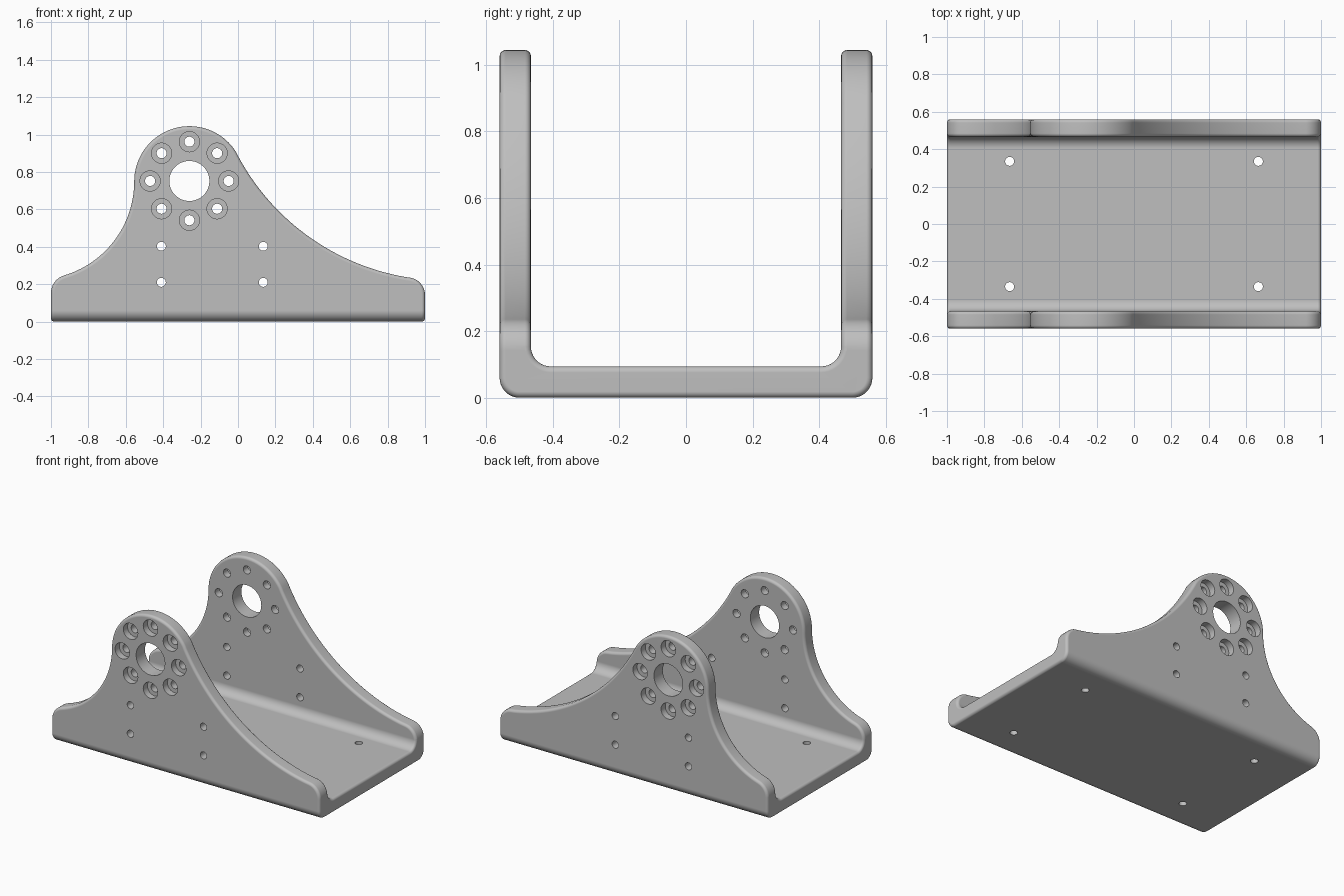
import bpy
import bmesh
from math import cos, sin, radians, pi
from mathutils import Matrix, Vector

cube = bpy.data.objects.get("Cube")
if cube:
    bpy.data.objects.remove(cube, do_unlink=True)

WIDTH, THICK, FILLET = 0.56, 0.094, 0.06
HEAD = Vector((-0.26, 0.752))


def arc(centre, r, start, end, n):
    """Points on an arc, angles in degrees."""
    angles = [radians(start + (end - start) * i / n) for i in range(n + 1)]
    return [(centre[0] + r * cos(a), centre[1] + r * sin(a)) for a in angles]


def add_object(name, bm):
    bmesh.ops.recalc_face_normals(bm, faces=bm.faces)
    mesh = bpy.data.meshes.new(name)
    bm.to_mesh(mesh)
    bm.free()
    obj = bpy.data.objects.new(name, mesh)
    bpy.context.collection.objects.link(obj)
    return obj


def prism(name, points, place, sweep):
    """Closed profile swept along a vector."""
    bm = bmesh.new()
    face = bm.faces.new([bm.verts.new(place(u, v)) for u, v in points])
    out = bmesh.ops.extrude_face_region(bm, geom=[face])
    moved = [e for e in out["geom"] if isinstance(e, bmesh.types.BMVert)]
    bmesh.ops.translate(bm, verts=moved, vec=sweep)
    return add_object(name, bm)


def drill(bm, r, depth, position, turn=Matrix(), n=32):
    bmesh.ops.create_cone(bm, cap_ends=True, segments=n, radius1=r, radius2=r,
                          depth=depth, matrix=Matrix.Translation(position) @ turn)


def apply(obj, mod):
    bpy.context.view_layer.objects.active = obj
    bpy.ops.object.modifier_apply(modifier=mod.name)


def cut(obj, cutter, operation):
    mod = obj.modifiers.new("cut", "BOOLEAN")
    mod.operation, mod.solver, mod.object = operation, "EXACT", cutter
    apply(obj, mod)
    bpy.data.objects.remove(cutter, do_unlink=True)


# U channel section with rounded inner and outer corners
o, i = WIDTH - FILLET, WIDTH - THICK - FILLET
half = [(WIDTH, 1.3)] + arc((o, FILLET), FILLET, 0, -90, 10)
inner = arc((i, THICK + FILLET), FILLET, -90, 0, 10) + [(WIDTH - THICK, 1.3)]
section = half + [(-y, z) for y, z in reversed(half)]
section += [(-y, z) for y, z in reversed(inner)] + inner
bracket = prism("u_bracket", section, lambda y, z: (-1.2, y, z), (2.4, 0, 0))

# Side outline: rounded ends, sweeping concave flanks, round head
outline = [(-1, -0.2)]
outline += arc((-0.902, 0.153), 0.098, 180, 106.6, 8)[:-1]
outline += arc((-1.08, 0.75), 0.525, -73.4, 0, 28)[:-1]
outline += arc((HEAD.x, 0.75), 0.295, 180, 28, 36)[:-1]
outline += arc((1.11, 1.478), 1.258, 208, 261.3, 36)[:-1]
outline += arc((0.906, 0.142), 0.094, 81.3, 0, 8)
outline += [(1, -0.2)]
cut(bracket, prism("outline_cutter", outline, lambda x, z: (x, -1, z), (0, 2, 0)),
    "INTERSECT")

# Rounded edges all around
bevel = bracket.modifiers.new("round_edges", "BEVEL")
bevel.width, bevel.segments = 0.018, 4
bevel.limit_method, bevel.angle_limit = "ANGLE", radians(40)
bevel.use_clamp_overlap = False
apply(bracket, bevel)

# Through holes: bearing, bolt circle, wall mounts and floor mounts
across = Matrix.Rotation(pi / 2, 4, "X")
bolts = arc(HEAD, 0.21, 0, 315, 7)
bm = bmesh.new()
drill(bm, 0.107, 2, (HEAD.x, 0, HEAD.y), across, 64)
for x, z in bolts:
    drill(bm, 0.027, 2, (x, 0, z), across)
for x in (-0.41, 0.135):
    for z in (0.21, 0.403):
        drill(bm, 0.024, 2, (x, 0, z), across)
for x in (-0.665, 0.665):
    for y in (-0.335, 0.335):
        drill(bm, 0.024, 0.3, (x, y, 0.05))
cut(bracket, add_object("hole_cutter", bm), "DIFFERENCE")

# Counterbores on the outer faces
bm = bmesh.new()
for x, z in bolts:
    for side in (-1, 1):
        drill(bm, 0.054, 0.1, (x, side * (WIDTH + 0.005), z), across)
cut(bracket, add_object("counterbore_cutter", bm), "DIFFERENCE")

# Single metal colour and smooth shading
metal = bpy.data.materials.new("grey_metal")
metal.use_nodes = True
colour = (0.52, 0.52, 0.52, 1)
metal.diffuse_color = colour
metal.node_tree.nodes["Principled BSDF"].inputs["Base Color"].default_value = colour
bracket.data.materials.clear()
bracket.data.materials.append(metal)
for poly in bracket.data.polygons:
    poly.material_index = 0

bpy.ops.object.select_all(action="DESELECT")
bracket.select_set(True)
bpy.context.view_layer.objects.active = bracket
bpy.ops.object.shade_smooth_by_angle(angle=radians(35))
weighted = bracket.modifiers.new("flat_face_normals", "WEIGHTED_NORMAL")
weighted.keep_sharp = True
